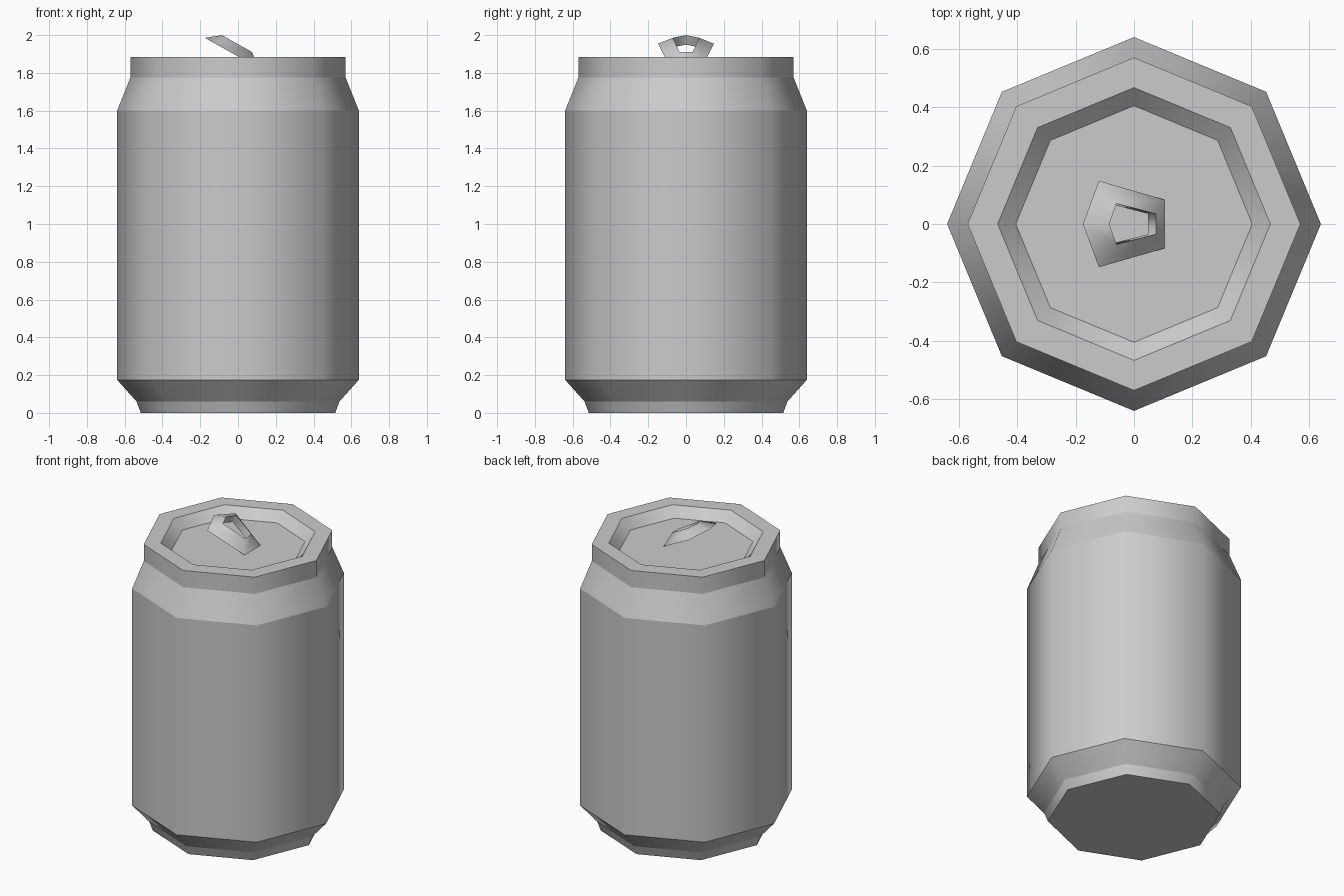
import bpy, bmesh
from math import cos, sin, pi
from mathutils import Vector

if "Cube" in bpy.data.objects:
    bpy.data.objects.remove(bpy.data.objects["Cube"])

SIDES = 8


def loft(name, rings, cap_start=False, cap_end=False, closed=False):
    """Bridge matching rings of points; bands are smooth, ring edges sharp."""
    bm = bmesh.new()
    loops = [[bm.verts.new(p) for p in ring] for ring in rings]
    n = len(loops[0])
    pairs = list(zip(loops, loops[1:]))
    if closed:
        pairs.append((loops[-1], loops[0]))
    for a, b in pairs:
        for i in range(n):
            j = (i + 1) % n
            bm.faces.new((a[i], a[j], b[j], b[i])).smooth = True
    if cap_start:
        bm.faces.new(loops[0][::-1])
    if cap_end:
        bm.faces.new(loops[-1])
    for loop in loops:
        for i in range(n):
            edge = bm.edges.get((loop[i], loop[(i + 1) % n]))
            edge.smooth = False
    mesh = bpy.data.meshes.new(name)
    bm.to_mesh(mesh)
    bm.free()
    obj = bpy.data.objects.new(name, mesh)
    bpy.context.collection.objects.link(obj)
    return obj


def octagon(r, z):
    return [(r * cos(2 * pi * i / SIDES), r * sin(2 * pi * i / SIDES), z)
            for i in range(SIDES)]


# Can wall: foot, lower bevel, straight side, shoulder, neck
wall = [(0.515, 0), (0.537, 0.06), (0.64, 0.175), (0.64, 1.6),
        (0.57, 1.775), (0.57, 1.885)]
loft("can_body", [octagon(*p) for p in wall], cap_start=True)

# Lid: flat rim, sloped inner wall, recessed panel
lid = [(0.57, 1.885), (0.467, 1.885), (0.405, 1.825)]
loft("lid", [octagon(*p) for p in lid], cap_end=True)


# Pull tab: tilted five-sided ring with a raised inner edge
def tilted(outline):
    return [Vector((x, y, 1.985 - 0.56 * (x + 0.175))) for x, y in outline]


outer = tilted([(-0.175, 0), (-0.12, -0.148), (0.105, -0.083),
                (0.105, 0.083), (-0.12, 0.148)])
hole = tilted([(-0.112, 0), (-0.087, -0.07), (0.048, -0.035),
               (0.048, 0.035), (-0.087, 0.07)])
lift = Vector((0.027, 0, 0.05))
loft("pull_tab", [hole, outer, [p + lift for p in hole]], closed=True)
